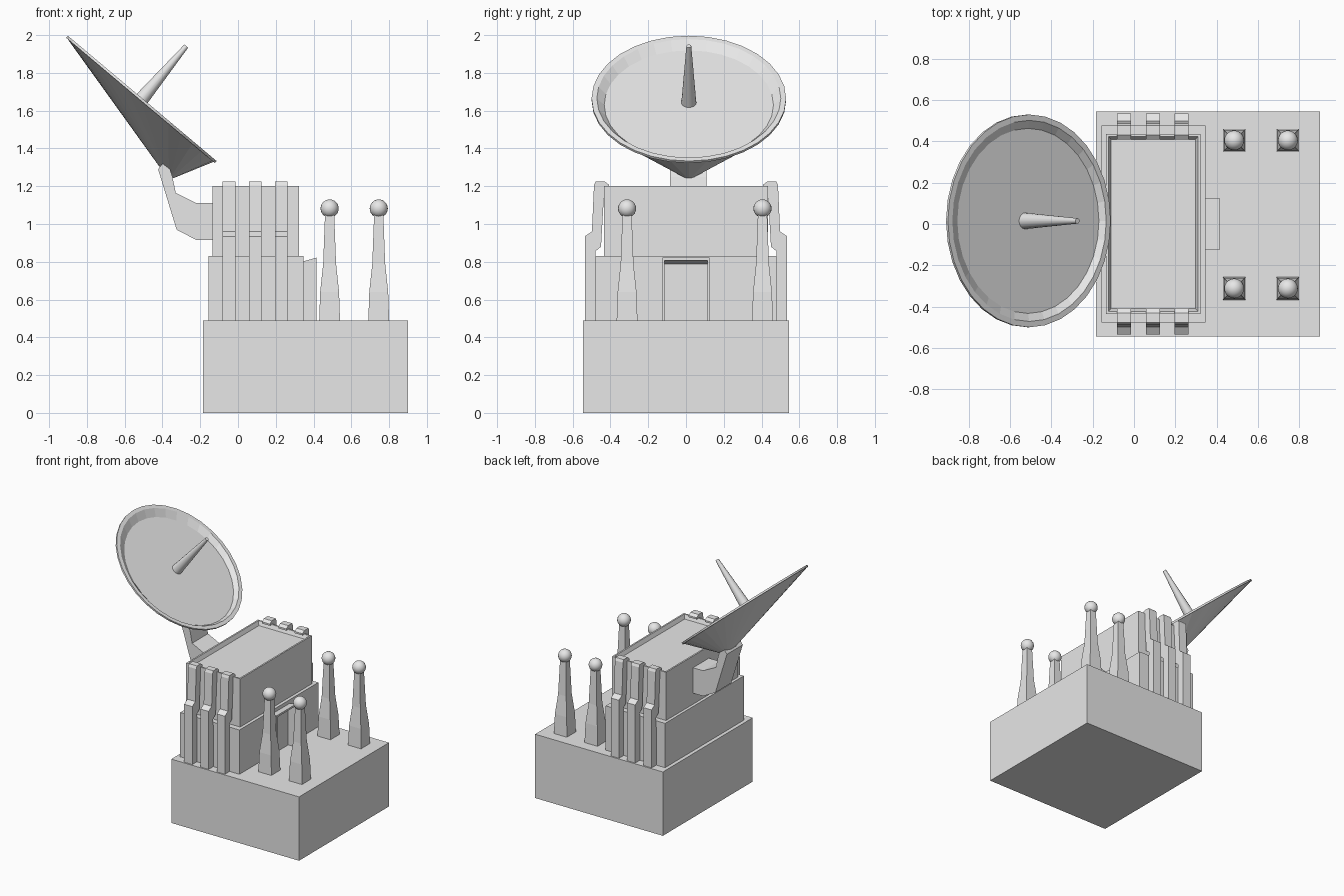
import bpy, bmesh, math
from mathutils import Vector

if "Cube" in bpy.data.objects:
    bpy.data.objects.remove(bpy.data.objects["Cube"])

grey = bpy.data.materials.new("plain_grey")
grey.diffuse_color = (0.8, 0.8, 0.8, 1)
grey.use_nodes = True
grey.node_tree.nodes["Principled BSDF"].inputs["Base Color"].default_value = grey.diffuse_color


def finish(name, bm, smooth=False):
    bmesh.ops.recalc_face_normals(bm, faces=bm.faces[:])
    mesh = bpy.data.meshes.new(name)
    bm.to_mesh(mesh)
    bm.free()
    mesh.materials.append(grey)
    for p in mesh.polygons:
        p.use_smooth = smooth
    ob = bpy.data.objects.new(name, mesh)
    bpy.context.collection.objects.link(ob)
    return ob


def loft(name, rings, smooth=False):
    """Skin a list of equal-length point rings and cap both ends."""
    bm = bmesh.new()
    vs = [[bm.verts.new(p) for p in r] for r in rings]
    n = len(vs[0])
    for a, b in zip(vs, vs[1:]):
        for i in range(n):
            j = (i + 1) % n
            bm.faces.new((a[i], a[j], b[j], b[i]))
    for cap in (vs[0], vs[-1]):
        bm.faces.new(cap).smooth = False
    return finish(name, bm, smooth)


def rect(x0, x1, y0, y1, z):
    return [(x0, y0, z), (x1, y0, z), (x1, y1, z), (x0, y1, z)]


def box(name, x0, x1, y0, y1, z0, z1):
    return loft(name, [rect(x0, x1, y0, y1, z0), rect(x0, x1, y0, y1, z1)])


def prism_y(name, xz, y0, y1):
    return loft(name, [[(x, y, z) for x, z in xz] for y in (y0, y1)])


# Base block and lower housing
box("base_block", -0.185, 0.90, -0.545, 0.545, 0, 0.49)
box("lower_housing", -0.157, 0.347, -0.478, 0.478, 0.49, 0.83)

# Upper housing with a sunken roof
bm = bmesh.new()
lo, hi = [[bm.verts.new(p) for p in rect(-0.135, 0.323, -0.435, 0.435, z)] for z in (0.83, 1.2)]
for i in range(4):
    j = (i + 1) % 4
    bm.faces.new((lo[i], lo[j], hi[j], hi[i]))
bm.faces.new(lo[::-1])
roof = bm.faces.new(hi)
bm.normal_update()
bmesh.ops.inset_region(bm, faces=[roof], thickness=0.017)
bmesh.ops.inset_region(bm, faces=[roof], thickness=0.018, depth=-0.03)
finish("upper_housing", bm)

# Three bent braces on each long side
brace = [(0.47, 0.49), (0.535, 0.49), (0.535, 0.935), (0.498, 0.96), (0.487, 1.205),
         (0.478, 1.225), (0.43, 1.225), (0.408, 1.208), (0.408, 1.195), (0.432, 1.195),
         (0.45, 0.88), (0.48, 0.855)]
for k, x in enumerate((-0.082, 0.057, 0.195)):
    for side, s in (("front", -1), ("back", 1)):
        loft(f"brace_{side}_{k + 1}",
             [[(xx, s * y, z) for y, z in brace] for xx in (x, x + 0.068)])

# Doorway: sloped canopy on two thin side walls
prism_y("door_canopy", [(0.34, 0.80), (0.415, 0.822), (0.415, 0.808), (0.34, 0.786)], -0.125, 0.125)
for side, y in (("front", -0.125), ("back", 0.114)):
    prism_y("door_wall_" + side,
            [(0.34, 0.49), (0.415, 0.49), (0.415, 0.81), (0.34, 0.79)], y, y + 0.011)

# Four tapered masts with ball tips
for i, x in enumerate((0.485, 0.745)):
    for j, y in enumerate((-0.312, 0.405)):
        loft(f"mast_{i}{j}", [rect(x - h, x + h, y - h, y + h, z) for h, z in
                              ((0.055, 0.49), (0.05, 0.64), (0.034, 0.79), (0.024, 1.06))])
        bm = bmesh.new()
        bmesh.ops.create_uvsphere(bm, u_segments=20, v_segments=12, radius=0.048)
        bmesh.ops.translate(bm, verts=bm.verts[:], vec=(x, y, 1.082))
        finish(f"mast_ball_{i}{j}", bm, True)

# Bent arm carrying the dish
prism_y("dish_arm", [(-0.13, 0.915), (-0.22, 0.915), (-0.325, 0.97), (-0.423, 1.29), (-0.40, 1.32),
                     (-0.36, 1.29), (-0.347, 1.25), (-0.33, 1.165), (-0.22, 1.11), (-0.13, 1.11)],
        -0.085, 0.108)

# Dish: tilted rim, shallow sunken face, off-centre cone behind
centre = Vector((-0.507, 0.015, 1.665))
across = Vector((0.765, 0, -0.644)).normalized()
axis = Vector((0.644, 0, 0.765)).normalized()
side = Vector((0, 1, 0))


def ring(shift, t, r, n):
    c = centre + across * shift + axis * t
    return [c + across * (r * math.cos(a)) + side * (r * math.sin(a))
            for a in (2 * math.pi * k / n for k in range(n))]


loft("dish", [ring(*p, 32) for p in ((0.348, -0.217, 0.05), (0, -0.014, 0.505), (0, -0.014, 0.515),
                                     (0, 0, 0.515), (0, 0, 0.487), (0.018, -0.03, 0.448))])
loft("dish_feed_horn", [ring(0, t, r, 16) for t, r in ((-0.035, 0.04), (0.362, 0.013))], True)

# Keep hard edges on the smooth parts
for ob in bpy.context.collection.objects:
    ob.select_set("ball" in ob.name or "horn" in ob.name)
    if ob.select_get():
        bpy.context.view_layer.objects.active = ob
bpy.ops.object.shade_smooth_by_angle(angle=math.radians(40))
